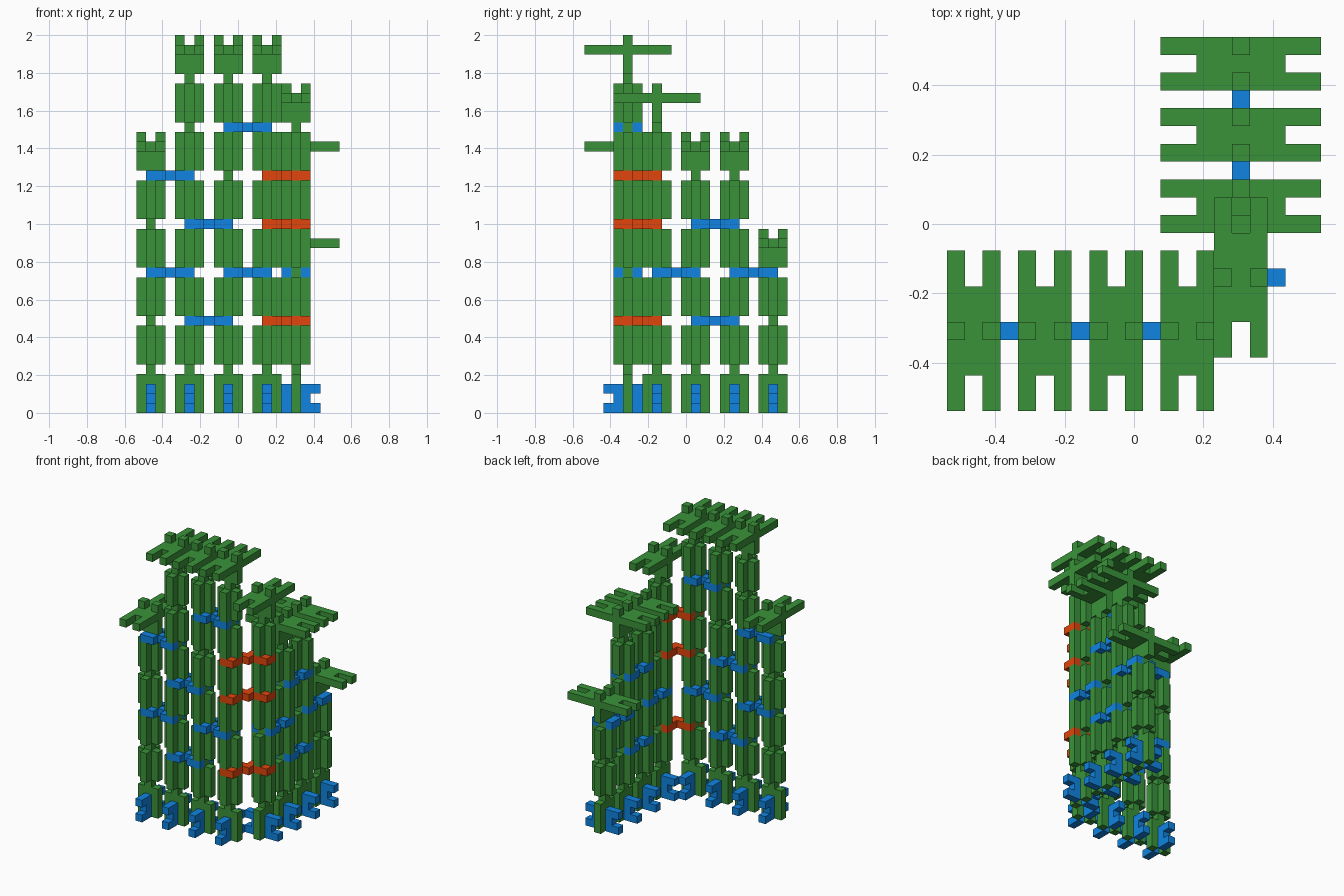
import bpy, bmesh
from mathutils import Vector

if "Cube" in bpy.data.objects:
    bpy.data.objects.remove(bpy.data.objects["Cube"])

U = 2 / 39                      # one grid cell; the model is 39 cells tall
X, Y, Z = Vector((1, 0, 0)), Vector((0, 1, 0)), Vector((0, 0, 1))


def material(name, color):
    m = bpy.data.materials.new(name)
    m.diffuse_color = (*color, 1)
    m.use_nodes = True
    m.node_tree.nodes["Principled BSDF"].inputs["Base Color"].default_value = m.diffuse_color
    return m


GREEN = material("green", (0.042, 0.29, 0.042))
BLUE = material("blue", (0.005, 0.23, 0.75))
ORANGE = material("orange", (0.75, 0.06, 0.004))


def slab(name, outline, center, along, across, mat):
    """Extrude a flat outline into a plate one cell thick."""
    normal = along.cross(across)
    bm = bmesh.new()
    c = Vector(center)
    face = bm.faces.new([bm.verts.new((c + along * a + across * b - normal * 0.5) * U)
                         for a, b in outline])
    ext = bmesh.ops.extrude_face_region(bm, geom=[face])
    bmesh.ops.translate(bm, vec=normal * U,
                        verts=[v for v in ext["geom"] if isinstance(v, bmesh.types.BMVert)])
    bmesh.ops.recalc_face_normals(bm, faces=bm.faces)
    mesh = bpy.data.meshes.new(name)
    bm.to_mesh(mesh)
    bm.free()
    mesh.materials.append(mat)
    ob = bpy.data.objects.new(name, mesh)
    bpy.context.collection.objects.link(ob)
    return ob


def bone(length, notch):
    """Three cells wide, slotted at both ends, with a one-cell waist."""
    h = length / 2
    quarter = [(0.5, 0.5), (0.5, 1.5), (h, 1.5), (h, 0.5), (h - notch, 0.5)]
    upper_right = quarter[::-1]
    upper_left = [(-a, b) for a, b in quarter]
    half = upper_right + upper_left
    return half + [(-a, -b) for a, b in half]


LONG, SHORT = bone(9, 2), bone(5, 1)


def column(name, x, y, row, out, count):
    """Stack of panels alternating between two planes, with foot and roof plate."""
    for i in range(count):
        wide = row if i % 2 == 0 else out
        slab(f"{name}_panel", LONG, (x, y, 5 * i + 4.5), Z, wide, GREEN)
    slab(f"{name}_foot", SHORT, (x, y, 1.5), out, Z, BLUE)
    roof_along = out if count % 2 else row
    roof_wide = row if count % 2 else out
    slab(f"{name}_roof_plate", LONG, (x, y, 5 * count + 2.5), roof_along, roof_wide, GREEN)


# Front wall columns, left to right
for x, count in zip((-9, -5, -1, 3), (5, 7, 7, 7)):
    column("front_column", x, -6, X, Y, count)

# Side wall columns, front to back
for y, count in zip((-3, 1, 5, 9), (6, 5, 5, 3)):
    column("side_column", 6, y, Y, X, count)

# Straight links clipped between column waists
for x, level in ((-7, 14), (-7, 24), (-3, 9), (-3, 19), (1, 14), (1, 29)):
    slab("front_link", SHORT, (x, -6, level + 0.5), X, Y, BLUE)
for y, level in ((-1, 14), (3, 9), (3, 19), (7, 14)):
    slab("side_link", SHORT, (6, y, level + 0.5), Y, X, BLUE)

# Corner links joining the two walls
CORNER = [(2.5, -7.5), (4.5, -7.5), (4.5, -5.5), (5.5, -5.5), (5.5, -4.5), (7.5, -4.5),
          (7.5, -2.5), (6.5, -2.5), (6.5, -3.5), (5.5, -3.5), (5.5, -2.5), (4.5, -2.5),
          (4.5, -4.5), (2.5, -4.5), (2.5, -5.5), (3.5, -5.5), (3.5, -6.5), (2.5, -6.5)]
for level in (9, 19, 24):
    slab("corner_link", CORNER, (0, 0, level + 0.5), X, Y, ORANGE)
